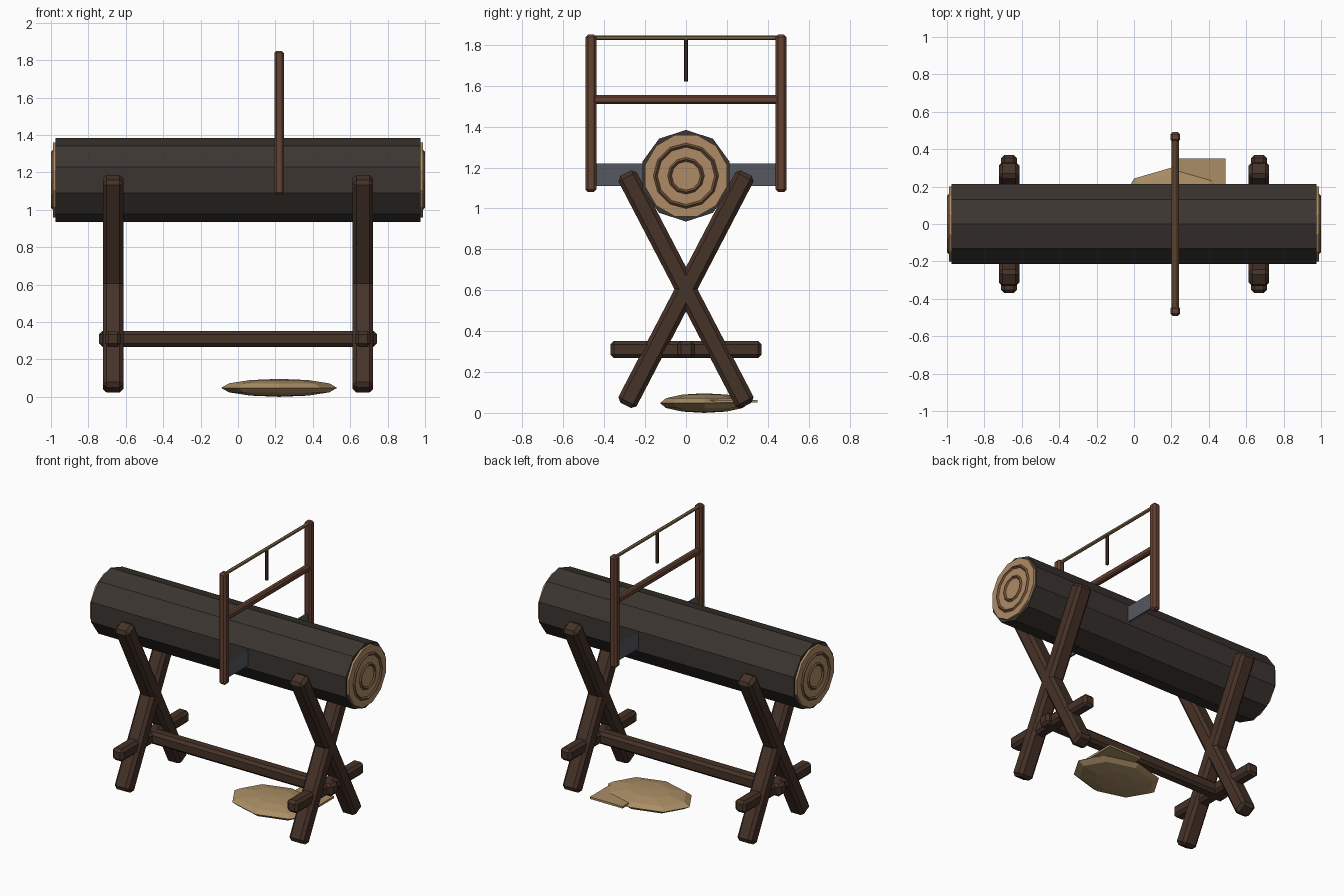
import bpy
from math import pi, radians
from mathutils import Matrix

if "Cube" in bpy.data.objects:
    bpy.data.objects.remove(bpy.data.objects["Cube"])


def mat(name, r, g, b):
    m = bpy.data.materials.new(name)
    m.diffuse_color = (r, g, b, 1)
    m.use_nodes = True
    m.node_tree.nodes["Principled BSDF"].inputs["Base Color"].default_value = m.diffuse_color
    return m


BARK = mat("bark", 0.045, 0.036, 0.030)
END = mat("cut_wood", 0.42, 0.26, 0.13)
RING = mat("growth_ring", 0.16, 0.08, 0.042)
TRESTLE = mat("dark_timber", 0.060, 0.032, 0.021)
FRAME = mat("saw_timber", 0.13, 0.055, 0.032)
ROPE = mat("rope", 0.20, 0.13, 0.065)
STEEL = mat("steel", 0.09, 0.10, 0.12)
DUST = mat("sawdust", 0.40, 0.27, 0.13)


def finish(name, m):
    o = bpy.context.object
    o.name = name
    o.data.materials.append(m)
    return o


def box(name, loc, size, m, bevel=0.0, tilt=0.0):
    bpy.ops.mesh.primitive_cube_add(size=1, location=loc, rotation=(tilt, 0, 0))
    o = finish(name, m)
    o.data.transform(Matrix.Diagonal((*size, 1)))
    if bevel:
        b = o.modifiers.new("chamfer", 'BEVEL')
        b.width = bevel
        b.segments = 1
    return o


def rod(name, loc, radius, length, m, sides, rot, spin=0.0):
    bpy.ops.mesh.primitive_cylinder_add(vertices=sides, radius=radius, depth=length,
                                        location=loc, rotation=rot)
    o = finish(name, m)
    o.data.transform(Matrix.Rotation(spin, 4, 'Z'))
    return o


# Log with cut faces and raised growth rings
LOG_Z = 1.16
ALONG_X = (0, pi / 2, 0)
rod("log_bark", (0, 0, LOG_Z), 0.224, 1.95, BARK, 10, ALONG_X, pi / 10)
for s, side in ((-1, "left"), (1, "right")):
    rod(f"log_end_{side}", (s * 0.965, 0, LOG_Z), 0.207, 0.05, END, 12, ALONG_X, pi / 12)
    for i, r in enumerate((0.15, 0.08)):
        bpy.ops.mesh.primitive_torus_add(major_radius=r, minor_radius=0.011,
                                         major_segments=12, minor_segments=4,
                                         location=(s * 0.989, 0, LOG_Z), rotation=ALONG_X)
        finish(f"growth_ring_{side}_{i + 1}", RING)

# Crossed trestle legs with low cross bars
for s, side in ((-1, "left"), (1, "right")):
    for t, lean in ((-1, "back"), (1, "front")):
        box(f"{side}_leg_leaning_{lean}", (s * 0.668, 0, 0.605), (0.11, 0.10, 1.28),
            TRESTLE, 0.02, t * radians(27.5))
    box(f"{side}_cross_bar", (s * 0.668, 0, 0.31), (0.085, 0.74, 0.085), TRESTLE, 0.018)
box("long_stretcher", (0, 0, 0.31), (1.485, 0.085, 0.085), TRESTLE, 0.018)

# Frame saw standing in the log
SX = 0.22
for s, side in ((-1, "front"), (1, "back")):
    box(f"saw_post_{side}", (SX, s * 0.465, 1.465), (0.052, 0.052, 0.77), FRAME, 0.012)
box("saw_crossbar", (SX, 0, 1.533), (0.04, 0.92, 0.042), FRAME, 0.009)
rod("saw_tension_cord", (SX, 0, 1.835), 0.012, 0.94, ROPE, 6, (pi / 2, 0, 0))
rod("saw_toggle", (SX, 0, 1.725), 0.011, 0.21, TRESTLE, 6, (0, 0, 0))
box("saw_blade", (SX, 0, 1.165), (0.012, 0.92, 0.11), STEEL)

# Sawdust heap with a flat offcut
bpy.ops.mesh.primitive_uv_sphere_add(segments=8, ring_count=6, radius=1, location=(SX, 0.09, 0.048))
heap = finish("sawdust_heap", DUST)
heap.data.transform(Matrix.Diagonal((0.31, 0.217, 0.048, 1)))
box("wood_offcut", (0.365, 0.225, 0.057), (0.25, 0.25, 0.014), DUST)
